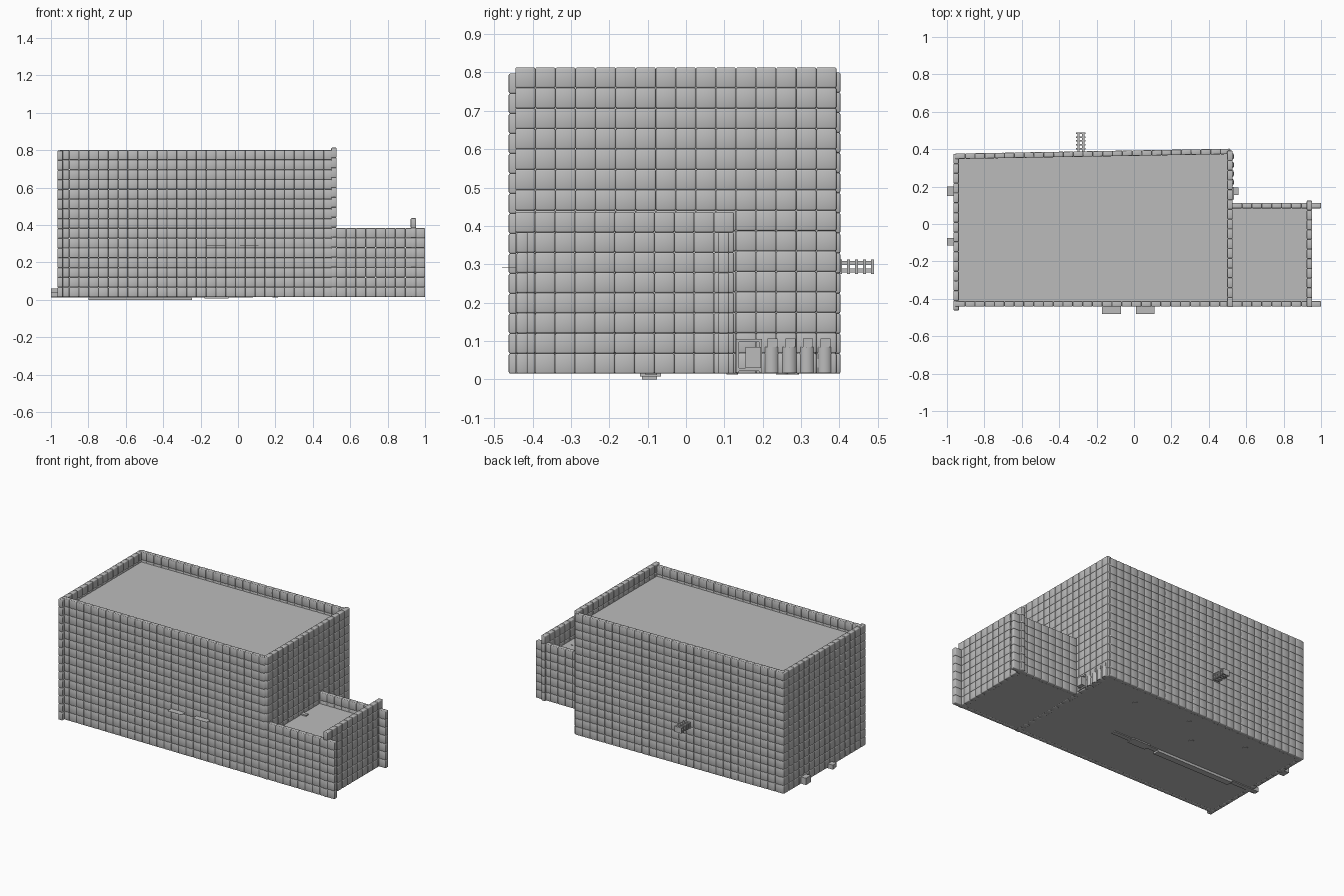
import bpy, bmesh
from math import atan2, hypot, pi
from mathutils import Matrix, Vector

if "Cube" in bpy.data.objects:
    bpy.data.objects.remove(bpy.data.objects["Cube"], do_unlink=True)

grey = bpy.data.materials.new("plain grey")
grey.use_nodes = True
grey.diffuse_color = (0.5, 0.5, 0.5, 1)
grey.node_tree.nodes["Principled BSDF"].inputs["Base Color"].default_value = (0.5, 0.5, 0.5, 1)


def finish(name, bm, smooth=False):
    mesh = bpy.data.meshes.new(name)
    bmesh.ops.recalc_face_normals(bm, faces=bm.faces)
    for face in bm.faces:
        face.smooth = smooth
    bm.to_mesh(mesh)
    bm.free()
    mesh.materials.append(grey)
    obj = bpy.data.objects.new(name, mesh)
    bpy.context.collection.objects.link(obj)
    return obj


def add_box(bm, low, high):
    low, high = Vector(low), Vector(high)
    size = high - low
    matrix = Matrix.Translation((low + high) / 2) @ Matrix.Diagonal((*size, 1))
    return bmesh.ops.create_cube(bm, size=1, matrix=matrix)


def box(name, low, high):
    bm = bmesh.new()
    add_box(bm, low, high)
    return finish(name, bm)


def slab(name, outline, z, thick):
    bm = bmesh.new()
    face = bm.faces.new([bm.verts.new((x, y, z)) for x, y in outline])
    new = bmesh.ops.extrude_face_region(bm, geom=[face])["geom"]
    verts = [v for v in new if isinstance(v, bmesh.types.BMVert)]
    bmesh.ops.translate(bm, verts=verts, vec=(0, 0, thick))
    return finish(name, bm)


def disc(name, x, y, z, radius, height):
    bm = bmesh.new()
    bmesh.ops.create_cone(bm, cap_ends=True, segments=16, radius1=radius, radius2=radius,
                          depth=height, matrix=Matrix.Translation((x, y, z + height / 2)))
    obj = finish(name, bm, True)
    obj.data.set_sharp_from_angle(angle=pi / 4)
    return obj


def block_wall(name, start, end, top, cols, rows, base=0.015, thick=0.029):
    """A wall of softly rounded blocks, repeated along its length and height."""
    dx, dy = end[0] - start[0], end[1] - start[1]
    wide, high = hypot(dx, dy) / cols, (top - base) / rows
    bm = bmesh.new()
    add_box(bm, (0, -thick / 2, 0), (wide, thick / 2, high))
    bmesh.ops.bevel(bm, geom=bm.edges[:], offset=0.004, segments=2, profile=0.5,
                    affect='EDGES')
    obj = finish(name, bm, True)
    for label, count, step in (("columns", cols, (wide, 0, 0)), ("rows", rows, (0, 0, high))):
        array = obj.modifiers.new(label, 'ARRAY')
        array.count = count
        array.use_relative_offset = False
        array.use_constant_offset = True
        array.constant_offset_displace = step
    obj.location = (start[0], start[1], base)
    obj.rotation_euler.z = atan2(dy, dx)
    return obj


# Main hall walls; the back one runs slightly askew
block_wall("front_wall", (-0.955, -0.427), (0.51, -0.427), 0.80, 28, 15)
block_wall("back_wall", (-0.955, 0.362), (0.515, 0.388), 0.80, 28, 15)
block_wall("left_wall", (-0.951, -0.462), (-0.951, 0.375), 0.797, 16, 15)
block_wall("right_wall", (0.513, -0.445), (0.513, 0.392), 0.813, 16, 15)

# Annex walls
block_wall("annex_front_wall", (0.525, -0.427), (1.0, -0.427), 0.383, 9, 7)
block_wall("annex_back_wall", (0.525, 0.098), (1.0, 0.098), 0.383, 9, 7)
block_wall("annex_end_wall", (0.938, -0.445), (0.938, 0.125), 0.436, 11, 8)

# Roofs and floors
hall = [(-0.95, -0.425), (0.51, -0.425), (0.51, 0.385), (-0.95, 0.36)]
annex = [(0.515, -0.425), (0.935, -0.425), (0.935, 0.095), (0.515, 0.095)]
slab("hall_roof", hall, 0.725, 0.01)
slab("hall_floor", hall, 0.016, 0.006)
slab("annex_roof", annex, 0.30, 0.01)
slab("annex_floor", annex, 0.016, 0.006)
disc("annex_hatch", 0.84, -0.15, 0.31, 0.016, 0.003)
disc("annex_pin", 0.88, -0.09, 0.31, 0.005, 0.003)
box("annex_ledge", (0.52, -0.11, 0.31), (0.565, -0.085, 0.318))

# Thin shelves on the front
for side, x in (("left", 0.01), ("right", -0.17)):
    box(side + "_front_shelf", (x, -0.48, 0.29), (x + 0.1, -0.44, 0.2915))

# Ribbed vent on the back wall
bm = bmesh.new()
for x in (-0.303, -0.277):
    for z in (0.278, 0.298):
        add_box(bm, (x, 0.385, z), (x + 0.012, 0.487, z + 0.011))
for i in range(5):
    y = 0.398 + i * 0.021
    add_box(bm, (-0.31, y, 0.275), (-0.26, y + 0.008, 0.312))
finish("back_vent", bm)

# Fittings at the foot of the end walls
box("left_step", (-1.0, 0.15, 0.016), (-0.96, 0.2, 0.06))
box("right_step", (0.525, 0.155, 0.03), (0.56, 0.195, 0.085))
bm = bmesh.new()
for y in (0.13, 0.19):
    add_box(bm, (0.52, y, 0.018), (0.534, y + 0.008, 0.105))
for z in (0.022, 0.097):
    add_box(bm, (0.52, 0.13, z), (0.534, 0.198, z + 0.008))
finish("right_frame", bm)
for i in range(4):
    y = 0.223 + i * 0.046
    disc("right_barrel_%d" % (i + 1), 0.514, y, 0.016, 0.022, 0.068)
    box("barrel_cap_%d" % (i + 1), (0.51, y - 0.01, 0.084), (0.532, y + 0.016, 0.106))

# Rail and studs under the floor
box("floor_rail", (-1.0, -0.105, 0.011), (0.08, -0.075, 0.02))
box("rail_keel", (-0.8, -0.115, 0.0), (-0.245, -0.075, 0.012))
box("rail_plate", (-0.18, -0.12, 0.008), (-0.05, -0.065, 0.017))
box("rail_end", (-1.0, -0.115, 0.016), (-0.96, -0.075, 0.04))
for i, (x, y) in enumerate([(-0.33, 0.12), (-0.62, 0.26), (-0.18, 0.28), (0.2, 0.25)]):
    disc("floor_stud_%d" % (i + 1), x, y, 0.013, 0.015, 0.005)
